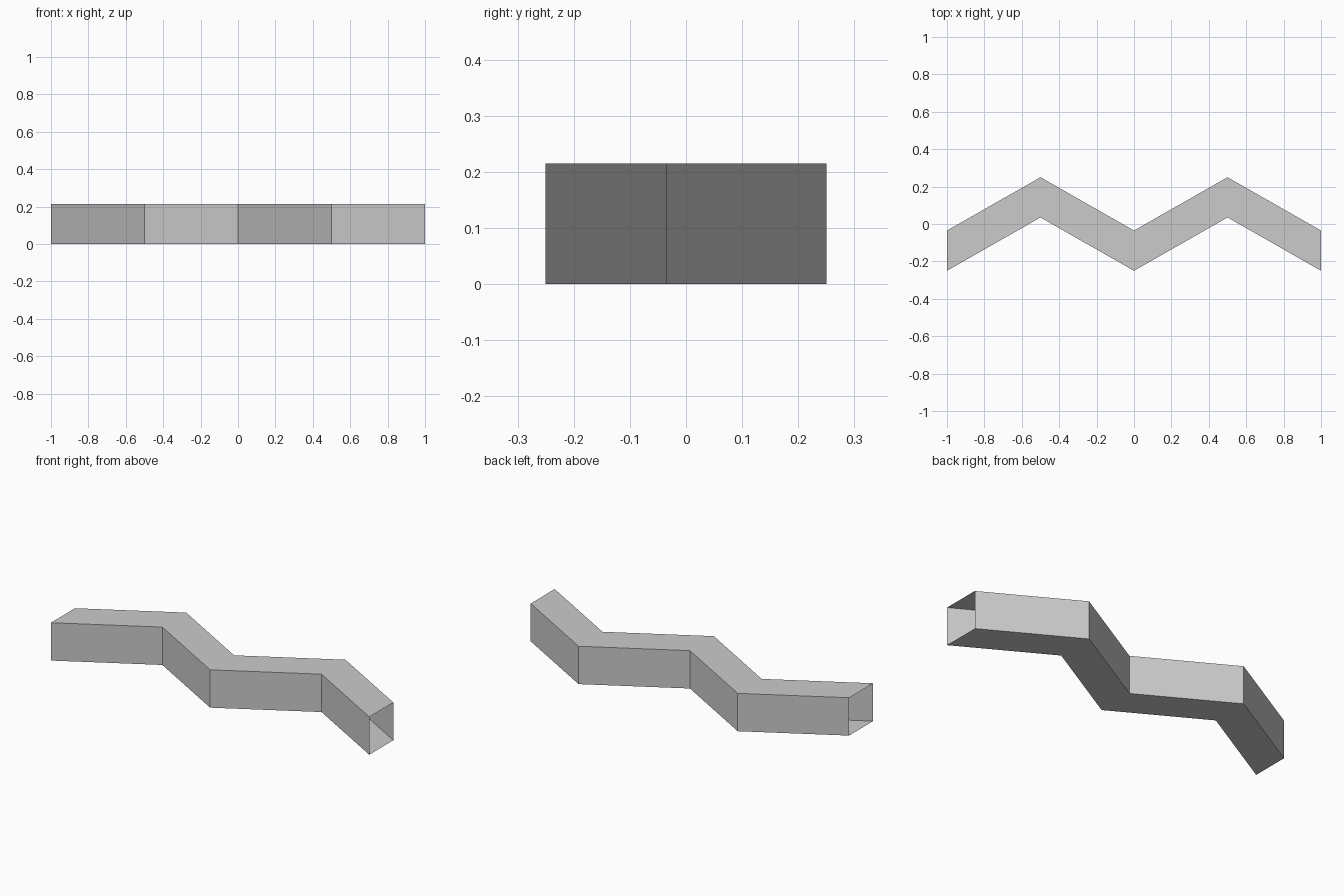
import bpy
import bmesh

cube = bpy.data.objects.get("Cube")
if cube:
    bpy.data.objects.remove(cube)

SIZE = 0.215    # side of the square duct opening
OUTER = 0.25    # half of the overall depth

# Plain grey material
grey = bpy.data.materials.new("grey")
grey.use_nodes = True
colour = (0.6, 0.6, 0.6, 1)
grey.diffuse_color = colour
grey.node_tree.nodes["Principled BSDF"].inputs["Base Color"].default_value = colour

# Zigzag duct: a square cross-section swept along x, open at both ends
bm = bmesh.new()
rings = []
for i in range(5):
    x = -1 + i / 2
    front = OUTER - SIZE if i % 2 else -OUTER
    section = [(front, 0), (front + SIZE, 0), (front + SIZE, SIZE), (front, SIZE)]
    rings.append([bm.verts.new((x, y, z)) for y, z in section])

for a, b in zip(rings, rings[1:]):
    for j in range(4):
        k = (j + 1) % 4
        bm.faces.new((a[j], a[k], b[k], b[j]))
bmesh.ops.recalc_face_normals(bm, faces=bm.faces)

mesh = bpy.data.meshes.new("zigzag_duct")
bm.to_mesh(mesh)
bm.free()
mesh.materials.append(grey)
duct = bpy.data.objects.new("zigzag_duct", mesh)
bpy.context.collection.objects.link(duct)
